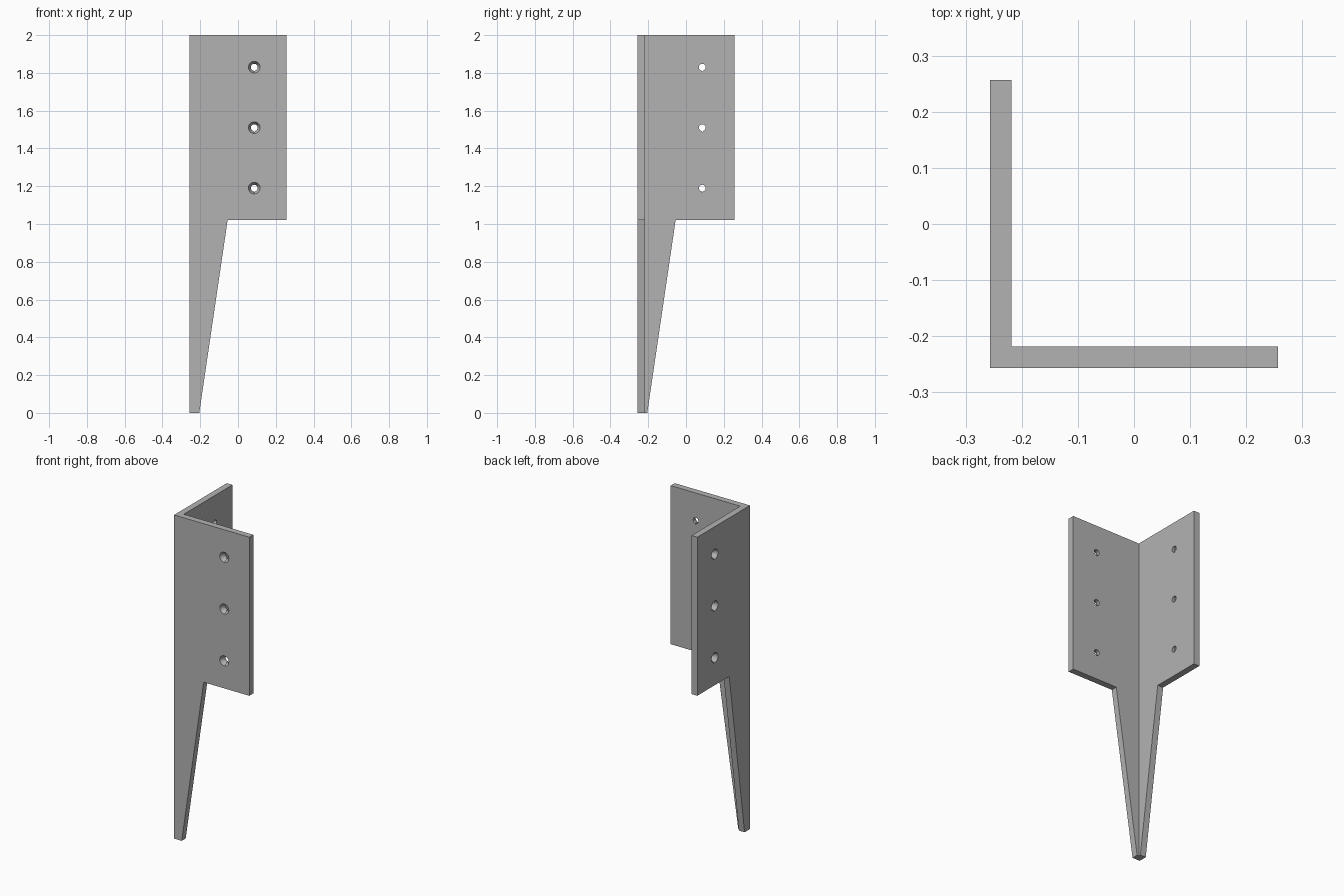
import bpy, bmesh, math
from mathutils import Matrix, Vector

cube = bpy.data.objects.get("Cube")
if cube:
    bpy.data.objects.remove(cube, do_unlink=True)

E = 0.257            # half width of the bracket
T = 0.039            # plate thickness
SHOULDER = 1.02      # height where the spike begins
SWAP = Matrix(((0, 1, 0, 0), (1, 0, 0, 0), (0, 0, 1, 0), (0, 0, 0, 1)))

steel = bpy.data.materials.new("plain_grey")
steel.use_nodes = True
grey = (0.45, 0.45, 0.45, 1)
steel.diffuse_color = grey
steel.node_tree.nodes["Principled BSDF"].inputs["Base Color"].default_value = grey


def loft(name, sections, swap):
    """Closed solid through matching (x, y, z) sections; swap turns it to the side plate."""
    bm = bmesh.new()
    rings = [[bm.verts.new(p) for p in s] for s in sections]
    n = len(rings[0])
    for a, b in zip(rings, rings[1:]):
        for i in range(n):
            j = (i + 1) % n
            bm.faces.new((a[i], a[j], b[j], b[i]))
    bm.faces.new(rings[0])
    bm.faces.new(rings[-1])
    if swap:
        bmesh.ops.transform(bm, matrix=SWAP, verts=bm.verts)
    bmesh.ops.recalc_face_normals(bm, faces=bm.faces)
    mesh = bpy.data.meshes.new(name)
    bm.to_mesh(mesh)
    bm.free()
    mesh.materials.append(steel)
    ob = bpy.data.objects.new(name, mesh)
    bpy.context.collection.objects.link(ob)
    return ob


def combine(target, tool, operation):
    """Apply a boolean and discard the tool."""
    mod = target.modifiers.new("bool", 'BOOLEAN')
    mod.operation = operation
    mod.solver = 'EXACT'
    mod.object = tool
    bpy.context.view_layer.objects.active = target
    bpy.ops.object.modifier_apply(modifier=mod.name)
    bpy.data.objects.remove(tool, do_unlink=True)


def plate(name, swap):
    """Plate with a tapering spike below its shoulder."""
    outline = [(-E, 0), (-0.205, 0), (-0.055, SHOULDER), (E, SHOULDER), (E, 2), (-E, 2)]
    return loft(name, [[(x, y, z) for x, z in outline] for y in (-E, -E + T)], swap)


def hole(z, swap):
    """Countersunk screw hole: wide round mouth narrowing to a small teardrop."""
    def ring(r, y, tip):
        pts = []
        for i in range(32):
            a = math.tau * i / 32 - math.pi / 2
            k = tip if i == 0 else 1
            pts.append((0.086 + r * math.cos(a), y, z + k * r * math.sin(a)))
        return pts
    return loft("hole_cutter", [ring(0.031, -E - 0.01, 1), ring(0.031, -E, 1),
                                ring(0.018, -E + 0.026, 1.3),
                                ring(0.018, -E + T + 0.01, 1.3)], swap)


# Two plates joined at the corner, then drilled
bracket = plate("post_spike_bracket", False)
combine(bracket, plate("side_plate", True), 'UNION')
for swap in (False, True):
    for z in (1.19, 1.51, 1.83):
        combine(bracket, hole(z, swap), 'DIFFERENCE')

# Smooth hole walls, crisp plate edges
bpy.ops.object.select_all(action='DESELECT')
bracket.select_set(True)
bpy.context.view_layer.objects.active = bracket
bpy.ops.object.shade_smooth_by_angle(angle=math.radians(25))
